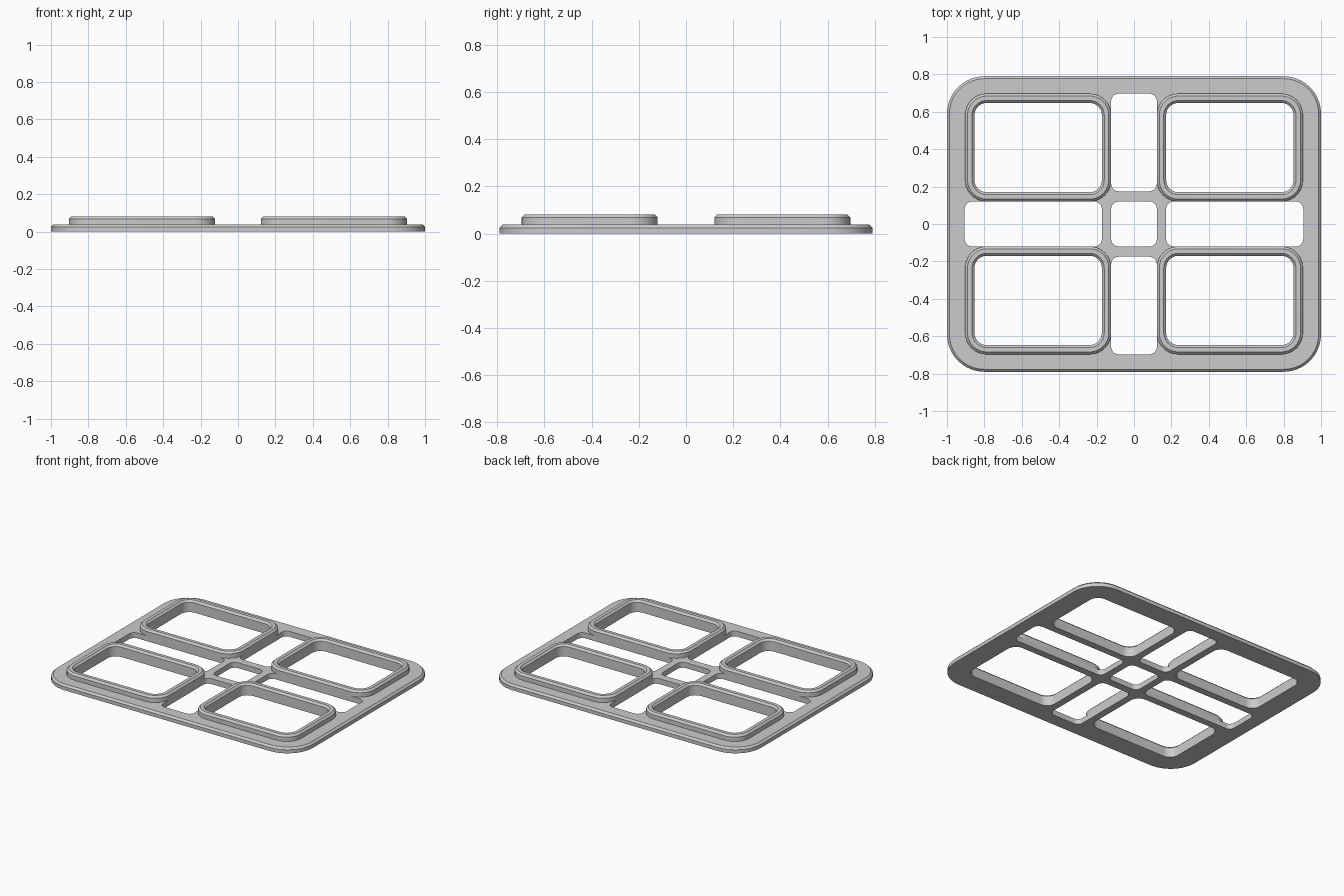
import bpy, bmesh, math

if "Cube" in bpy.data.objects:
    bpy.data.objects.remove(bpy.data.objects["Cube"])

grey = bpy.data.materials.new("light grey")
grey.diffuse_color = (0.6, 0.6, 0.6, 1)
grey.use_nodes = True
grey.node_tree.nodes["Principled BSDF"].inputs["Base Color"].default_value = grey.diffuse_color

PLATE_TOP, RIM_TOP, CHAMFER = 0.038, 0.082, 0.013


def ring(bm, box, radius, z, inset=0.0, segs=10):
    """Loop of vertices round a rounded rectangle (x0, x1, y0, y1)."""
    x0, x1, y0, y1 = box
    verts = []
    corners = [(x1 - radius, y1 - radius), (x0 + radius, y1 - radius),
               (x0 + radius, y0 + radius), (x1 - radius, y0 + radius)]
    for i, (cx, cy) in enumerate(corners):
        for k in range(segs + 1):
            a = math.pi / 2 * (i + k / segs)
            r = radius - inset
            verts.append(bm.verts.new((cx + r * math.cos(a), cy + r * math.sin(a), z)))
    return verts


def bridge(bm, a, b):
    n = len(a)
    for i in range(n):
        j = (i + 1) % n
        bm.faces.new((a[i], a[j], b[j], b[i]))


def fill(bm, loops, normal):
    """Flat face between an outer loop and its holes."""
    edges = []
    for loop in loops:
        for i, v in enumerate(loop):
            w = loop[(i + 1) % len(loop)]
            edges.append(bm.edges.get((v, w)) or bm.edges.new((v, w)))
    bmesh.ops.triangle_fill(bm, edges=edges, use_beauty=True, normal=normal)


def finish(bm, name):
    bmesh.ops.recalc_face_normals(bm, faces=bm.faces[:])
    me = bpy.data.meshes.new(name)
    bm.to_mesh(me)
    bm.free()
    me.materials.append(grey)
    ob = bpy.data.objects.new(name, me)
    bpy.context.collection.objects.link(ob)
    bpy.ops.object.select_all(action='DESELECT')
    ob.select_set(True)
    bpy.context.view_layer.objects.active = ob
    bpy.ops.object.shade_smooth_by_angle(angle=math.radians(30))


def mirrored(box, sx, sy):
    x0, x1, y0, y1 = box
    return tuple(sorted((sx * x0, sx * x1)) + sorted((sy * y0, sy * y1)))


rim_outer = (0.122, 0.903, 0.12, 0.697)
rim_inner = (0.172, 0.853, 0.17, 0.647)
quadrants = [(-1, -1), (1, -1), (-1, 1), (1, 1)]

# Openings: four pockets, the centre, and four slots between the pockets
holes = [(mirrored(rim_inner, sx, sy), 0.065) for sx, sy in quadrants]
holes.append(((-0.122, 0.122, -0.12, 0.12), 0.04))
for s in (-1, 1):
    holes.append((mirrored((0.172, 0.905, -0.12, 0.12), s, 1), 0.04))
    holes.append((mirrored((-0.122, 0.122, 0.175, 0.697), 1, s), 0.04))

# Base plate with chamfered top edge
bm = bmesh.new()
outline = (-1, 1, -0.79, 0.79)
low = ring(bm, outline, 0.2, 0)
mid = ring(bm, outline, 0.2, PLATE_TOP - CHAMFER)
top = ring(bm, outline, 0.2, PLATE_TOP, CHAMFER)
bridge(bm, low, mid)
bridge(bm, mid, top)
bottoms, tops = [low], [top]
for box, r in holes:
    b, t = ring(bm, box, r, 0), ring(bm, box, r, PLATE_TOP)
    bridge(bm, b, t)
    bottoms.append(b)
    tops.append(t)
fill(bm, tops, (0, 0, 1))
fill(bm, bottoms, (0, 0, -1))
finish(bm, "base_plate")

# Raised pocket rims, chamfered on both top edges
for n, (sx, sy) in enumerate(quadrants):
    bm = bmesh.new()
    out, inn = mirrored(rim_outer, sx, sy), mirrored(rim_inner, sx, sy)
    loops = [ring(bm, out, 0.115, PLATE_TOP),
             ring(bm, out, 0.115, RIM_TOP - CHAMFER),
             ring(bm, out, 0.115, RIM_TOP, CHAMFER),
             ring(bm, inn, 0.065, RIM_TOP, -CHAMFER),
             ring(bm, inn, 0.065, RIM_TOP - CHAMFER),
             ring(bm, inn, 0.065, PLATE_TOP)]
    for a, b in zip(loops, loops[1:] + loops[:1]):
        bridge(bm, a, b)
    finish(bm, f"pocket_rim_{n + 1}")
